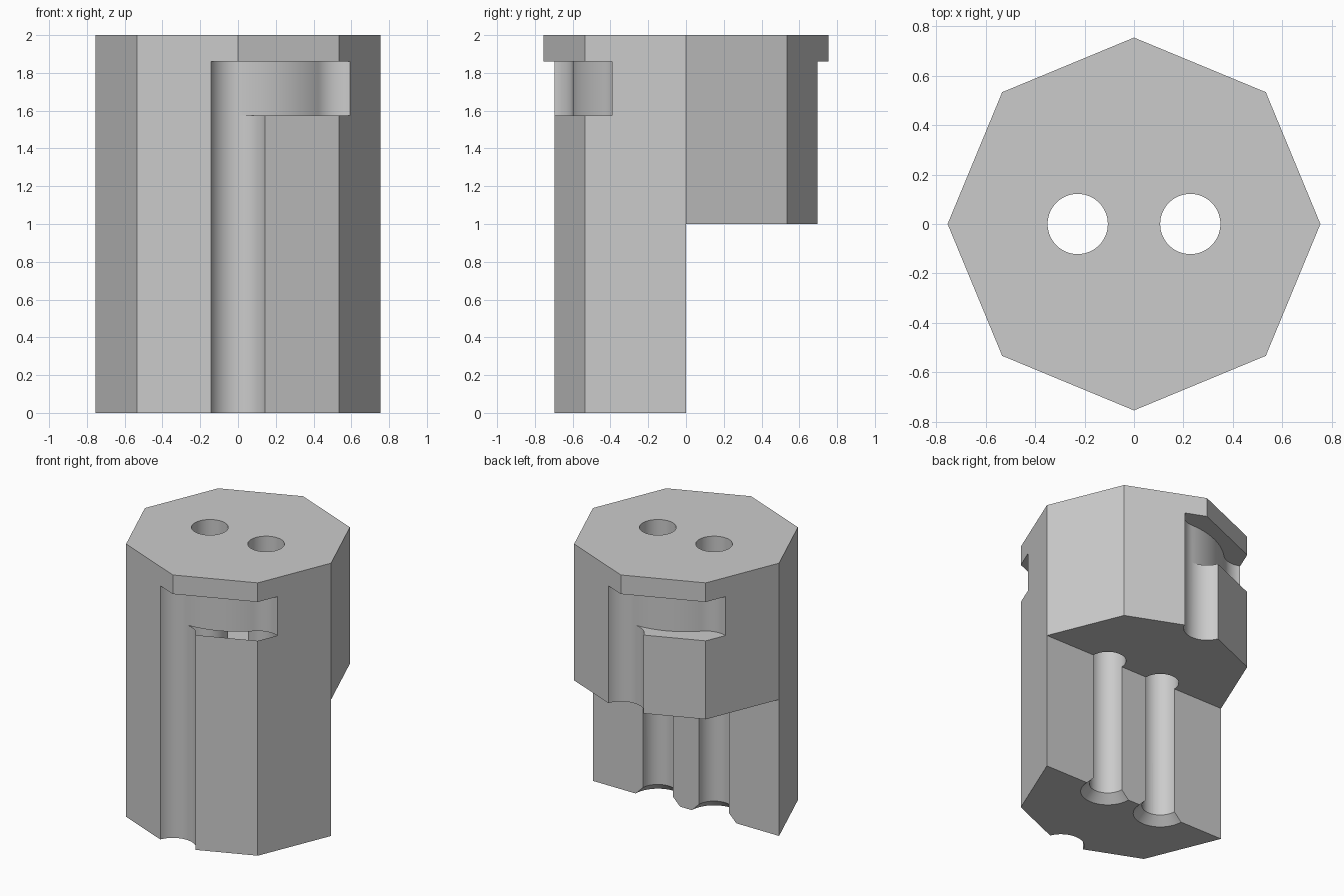
import bpy, bmesh
from math import sin, cos, pi, radians
from mathutils import Matrix

if "Cube" in bpy.data.objects:
    bpy.data.objects.remove(bpy.data.objects["Cube"])

R, PIN = 0.755, 0.155            # body corner radius, channel radius
SLOT_LOW, SLOT_TOP = 1.575, 1.86
HOLE_X, HOLE_R = 0.228, 0.122

grey = bpy.data.materials.new("light grey")
grey.use_nodes = True
colour = (0.6, 0.6, 0.6, 1)
grey.diffuse_color = colour
grey.node_tree.nodes["Principled BSDF"].inputs["Base Color"].default_value = colour


def circle(x, y, r, n=64):
    return [(x + r * cos(2 * pi * i / n), y + r * sin(2 * pi * i / n)) for i in range(n)]


def loft(name, low, high, z0, z1, turn=0):
    """Solid between two matching outlines, turned about the z axis."""
    bm = bmesh.new()
    a = [bm.verts.new((x, y, z0)) for x, y in low]
    b = [bm.verts.new((x, y, z1)) for x, y in high]
    bm.faces.new(a)
    bm.faces.new(b)
    n = len(a)
    for i in range(n):
        j = (i + 1) % n
        bm.faces.new((a[i], a[j], b[j], b[i]))
    bmesh.ops.recalc_face_normals(bm, faces=bm.faces)
    bm.transform(Matrix.Rotation(turn, 4, 'Z'))
    mesh = bpy.data.meshes.new(name)
    bm.to_mesh(mesh)
    bm.free()
    mesh.materials.append(grey)
    ob = bpy.data.objects.new(name, mesh)
    bpy.context.collection.objects.link(ob)
    return ob


def prism(name, outline, z0, z1, turn=0):
    return loft(name, outline, outline, z0, z1, turn)


def slot_outline():
    """Path of the pin swept an eighth of a turn, with a round far end."""
    steps = 24
    angles = [pi / 4 * i / steps for i in range(steps + 1)]
    inner = [((R - PIN) * sin(a), -(R - PIN) * cos(a)) for a in angles]
    outer = [((R + PIN) * sin(a), -(R + PIN) * cos(a)) for a in reversed(angles)]
    s = sin(pi / 4)
    cap = []
    for i in range(1, 32):
        t = pi * i / 32
        out, along = R - PIN * cos(t), PIN * sin(t)
        cap.append((s * (out + along), s * (along - out)))
    return inner + cap + outer


# Octagonal body
body = prism("octagonal_body", circle(0, 0, R, 8), 0, 2)

# Cutters: lower back step, bores with countersinks, two L-shaped locking channels
cutters = [prism("back_step", [(-1, 0), (1, 0), (1, 1), (-1, 1)], -1, 1)]
for side in (-1, 1):
    x = side * HOLE_X
    cutters.append(prism("bore", circle(x, 0, HOLE_R), -0.2, 2.2))
    cutters.append(loft("countersink", circle(x, 0, 0.2), circle(x, 0, 0.08), -0.02, 0.10))
for turn in (0, pi):
    cutters.append(prism("channel", circle(0, -R, PIN), -0.1, SLOT_TOP, turn))
    cutters.append(prism("locking_slot", slot_outline(), SLOT_LOW, SLOT_TOP, turn))

bpy.ops.object.select_all(action='DESELECT')
bpy.context.view_layer.objects.active = body
body.select_set(True)
for cutter in cutters:
    cutter.hide_render = True
    mod = body.modifiers.new(cutter.name, 'BOOLEAN')
    mod.operation, mod.solver, mod.object = 'DIFFERENCE', 'EXACT', cutter
    bpy.ops.object.modifier_apply(modifier=mod.name)
for cutter in cutters:
    bpy.data.objects.remove(cutter)

bpy.ops.object.shade_smooth_by_angle(angle=radians(25))
